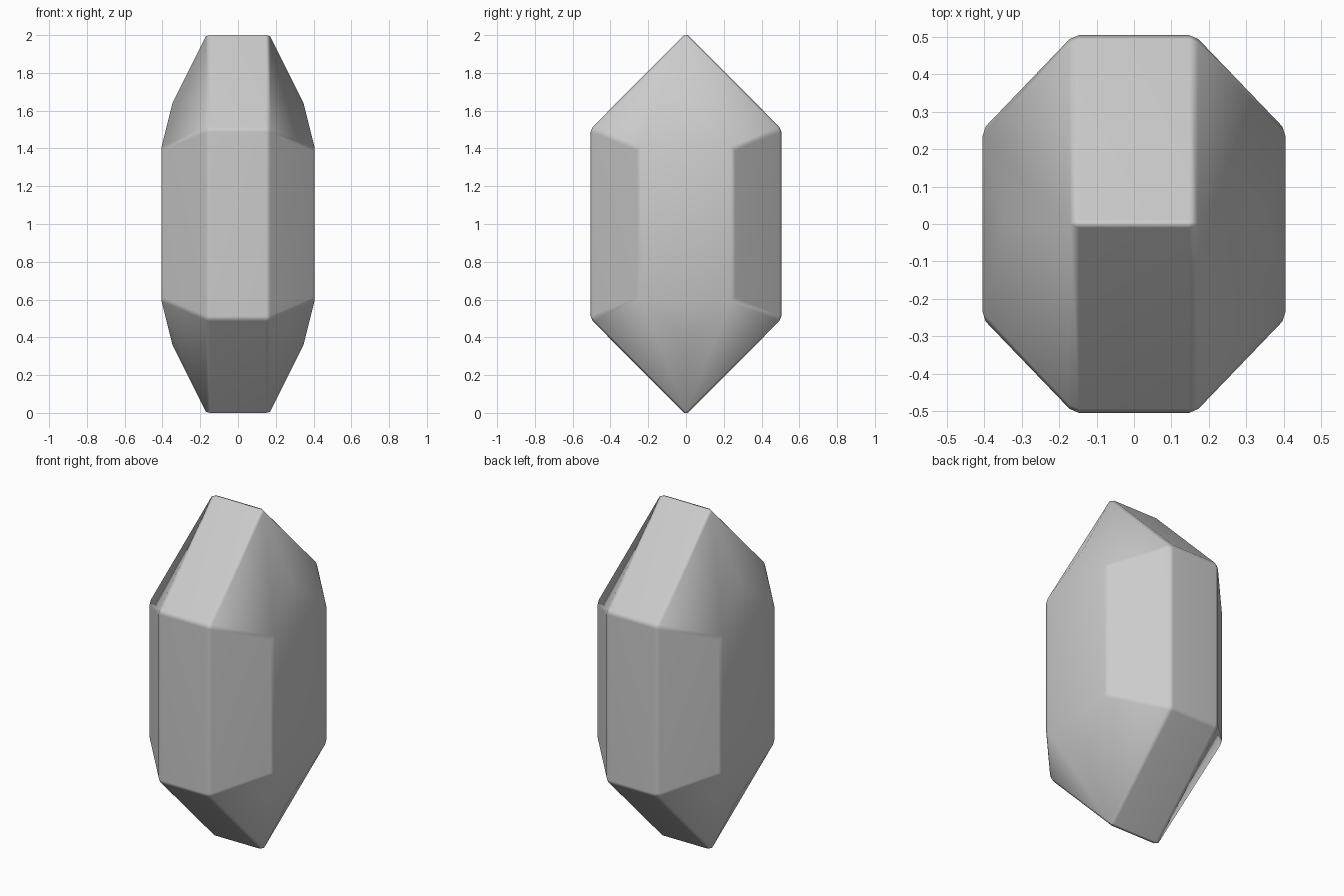
import bpy, bmesh
from itertools import product

if "Cube" in bpy.data.objects:
    bpy.data.objects.remove(bpy.data.objects["Cube"])

# Corner points of one octant, mirrored about the middle height (z = 1)
corners = [
    (0.162, 0.505, 0.503),   # front/back shoulder
    (0.407, 0.25, 0.40),     # side shoulder
    (0.347, 0.0, 0.64),      # side notch of the tip
    (0.162, 0.0, 1.011),     # ridge end
]
points = {(x * sx, y * sy if y else 0.0, 1 + z * sz)
          for x, y, z in corners
          for sx, sy, sz in product((-1, 1), repeat=3)}

# Crystal body as the hull of those corners
bm = bmesh.new()
for p in sorted(points):
    bm.verts.new(p)
bmesh.ops.convex_hull(bm, input=bm.verts[:])
bmesh.ops.dissolve_limit(bm, angle_limit=0.02, verts=bm.verts[:], edges=bm.edges[:])
bmesh.ops.recalc_face_normals(bm, faces=bm.faces[:])
mesh = bpy.data.meshes.new("crystal")
bm.to_mesh(mesh)
bm.free()
crystal = bpy.data.objects.new("crystal", mesh)
bpy.context.collection.objects.link(crystal)

# Soft facets and narrow chamfers on the strong edges
for poly in mesh.polygons:
    poly.use_smooth = True
bevel = crystal.modifiers.new("edge_chamfer", 'BEVEL')
bevel.width = 0.015
bevel.offset_type = 'OFFSET'
bevel.segments = 1
bevel.limit_method = 'ANGLE'
bevel.angle_limit = 0.5
normals = crystal.modifiers.new("facet_normals", 'WEIGHTED_NORMAL')
normals.keep_sharp = True
